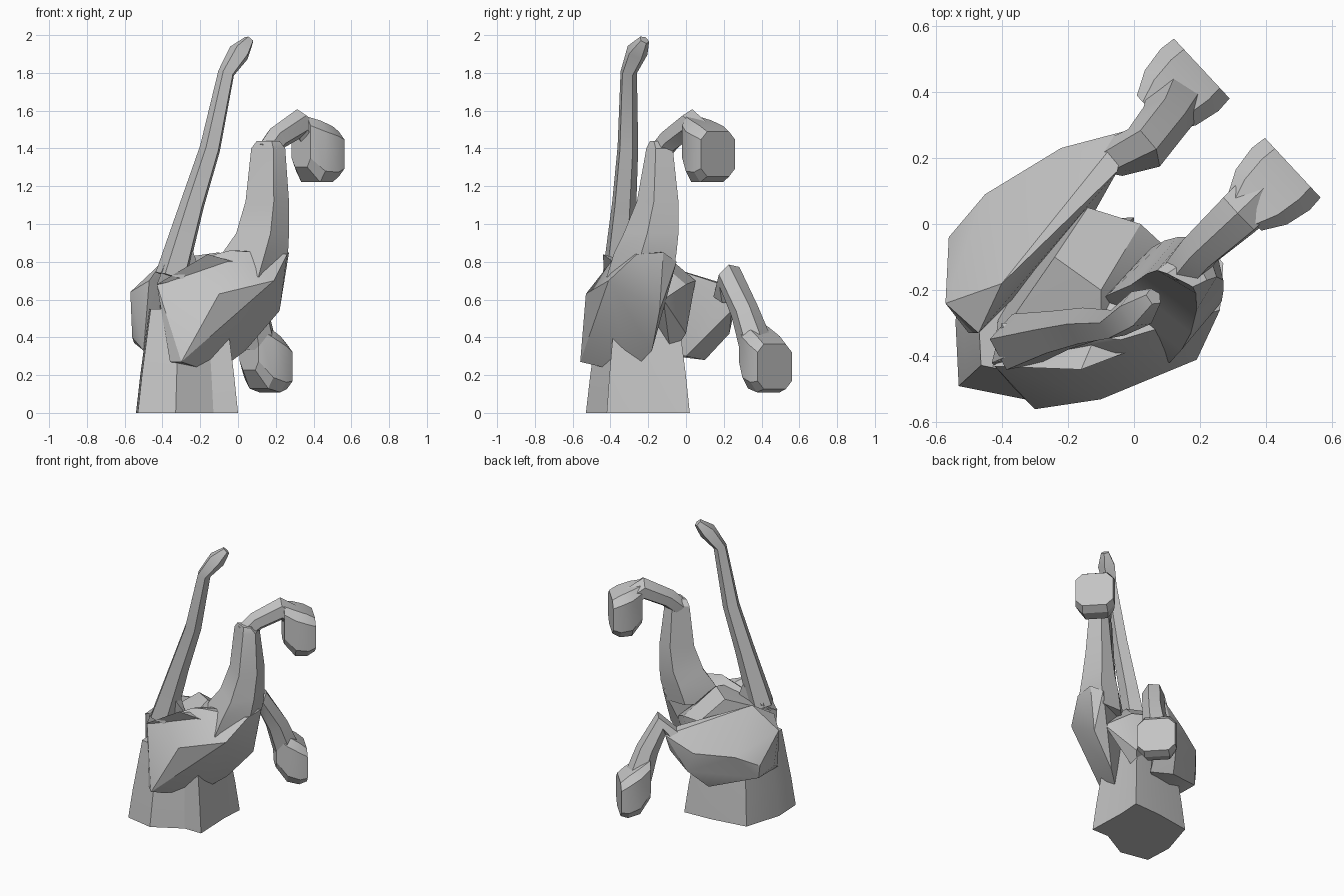
import bpy, bmesh, math
from mathutils import Vector

cube = bpy.data.objects.get("Cube")
if cube:
    bpy.data.objects.remove(cube, do_unlink=True)

grey = bpy.data.materials.new("plain_grey")
grey.use_nodes = True
TONE = (0.55, 0.55, 0.55, 1)
grey.diffuse_color = TONE
grey.node_tree.nodes["Principled BSDF"].inputs["Base Color"].default_value = TONE


def finish(name, bm):
    bmesh.ops.recalc_face_normals(bm, faces=bm.faces)
    mesh = bpy.data.meshes.new(name)
    bm.to_mesh(mesh)
    bm.free()
    mesh.materials.append(grey)
    obj = bpy.data.objects.new(name, mesh)
    bpy.context.collection.objects.link(obj)
    bpy.ops.object.select_all(action='DESELECT')
    obj.select_set(True)
    bpy.context.view_layer.objects.active = obj
    bpy.ops.object.shade_smooth_by_angle(angle=math.radians(28))
    return obj


def hull(name, points):
    """Faceted solid wrapped round a few corner points."""
    bm = bmesh.new()
    for p in points:
        bm.verts.new(p)
    result = bmesh.ops.convex_hull(bm, input=bm.verts)
    spare = {e for e in result["geom_interior"] + result["geom_unused"]
             if isinstance(e, bmesh.types.BMVert)}
    bmesh.ops.delete(bm, geom=list(spare), context='VERTS')
    return finish(name, bm)


def loft(name, rings):
    """Skin matching rings and cap both ends."""
    bm = bmesh.new()
    loops = [[bm.verts.new(p) for p in ring] for ring in rings]
    n = len(loops[0])
    for a, b in zip(loops, loops[1:]):
        for i in range(n):
            j = (i + 1) % n
            bm.faces.new((a[i], a[j], b[j], b[i]))
    bm.faces.new(loops[0])
    bm.faces.new(loops[-1])
    return finish(name, bm)


def limb(name, path, sides=6):
    """Tapered tube along (x, y, z, radius) stations."""
    pts = [Vector(p[:3]) for p in path]
    rings = []
    side = None
    for i, p in enumerate(pts):
        d = (pts[min(i + 1, len(pts) - 1)] - pts[max(i - 1, 0)]).normalized()
        side = side or d.cross(Vector((0.7, 0.7, 0.1)))
        side = (side - d * side.dot(d)).normalized()
        up = d.cross(side)
        turn = [math.tau * (k + 0.5) / sides for k in range(sides)]
        rings.append([p + path[i][3] * (side * math.cos(t) + up * math.sin(t)) for t in turn])
    return loft(name, rings)


def squarish(value):
    return math.copysign(abs(value) ** 0.5, value) * 1.03


def foot(name, sole, drop):
    """Blunt foot, flat sole facing diagonally outward, narrowing to the ankle."""
    ahead, across = Vector((0.73, 0.68, 0)), Vector((0.68, -0.73, 0))
    # stations: distance behind sole, half width, bottom, top
    stations = [(0, 0.125, -0.12, 0.12), (0.05, 0.13, -0.15, 0.15),
                (0.13, 0.115, -0.15, 0.18), (0.2, 0.075, -0.07, 0.2)]
    rings = []
    for back, half, low, high in stations:
        mid, tall = (low + high) / 2, (high - low) / 2
        ring = []
        for k in range(8):
            t = math.tau * (k + 0.5) / 8
            ring.append(Vector(sole) - ahead * back + across * half * squarish(math.cos(t))
                        + Vector((0, 0, mid + tall * squarish(math.sin(t)) + drop * back)))
        rings.append(ring)
    loft(name, rings)


# Torso stump, flaring to a squarish cut base
base = [(-0.53, -0.49), (-0.33, -0.53), (-0.13, -0.42), (0, -0.42), (-0.01, -0.14),
        (0, 0.02), (-0.2, 0.01), (-0.46, -0.03), (-0.54, -0.29)]


def stump_ring(z, scale):
    return [(-0.26 + (x + 0.26) * scale, -0.24 + (y + 0.24) * scale, z) for x, y in base]


loft("torso_stump", [stump_ring(0, 1), stump_ring(0.2, 0.92), stump_ring(0.55, 0.75)])

# Rump joining the two haunches
hull("rump", [(-0.24, -0.1, 0.83), (-0.1, -0.2, 0.85), (-0.14, 0.05, 0.7), (0.02, 0, 0.68),
              (0.05, -0.08, 0.66), (-0.42, -0.36, 0.7), (-0.1, -0.36, 0.8), (0.15, -0.12, 0.6),
              (-0.4, -0.2, 0.35), (-0.1, -0.08, 0.3), (-0.02, 0, 0.42)])

# Raised leg: broad haunch, upright thigh, shin and foot
hull("raised_haunch", [(-0.43, -0.42, 0.68), (-0.36, -0.5, 0.27), (-0.3, -0.56, 0.27),
                       (-0.1, -0.53, 0.63), (0.19, -0.41, 0.7), (0.22, -0.14, 0.54),
                       (-0.12, -0.3, 0.21), (0.04, -0.18, 0.33), (0.27, -0.12, 0.85),
                       (0.22, -0.05, 0.8), (-0.12, -0.34, 0.84), (0.26, -0.26, 0.84),
                       (0.05, -0.12, 0.82), (-0.04, -0.35, 0.86)])


def thigh_ring(x0, x1, y0, y1, z):
    xm, ym = x0 * 0.35 + x1 * 0.65, (y0 + y1) / 2
    return [(x0, ym, z), (xm, y0, z), (x1, ym - 0.02, z), (x1 - 0.03, y1, z),
            ((x0 + x1) / 2, y1, z)]


loft("raised_thigh", [thigh_ring(-0.12, 0.23, -0.42, -0.07, 0.72),
                      thigh_ring(-0.08, 0.265, -0.38, -0.05, 0.85),
                      thigh_ring(-0.01, 0.27, -0.33, -0.04, 0.95),
                      thigh_ring(0.04, 0.27, -0.26, -0.04, 1.12),
                      thigh_ring(0.07, 0.25, -0.21, -0.07, 1.4),
                      thigh_ring(0.1, 0.22, -0.19, -0.11, 1.44)])
limb("raised_shin", [(0.15, -0.14, 1.38, 0.06), (0.2, -0.08, 1.45, 0.065),
                     (0.32, 0.03, 1.53, 0.078), (0.38, 0.09, 1.46, 0.08)])
foot("raised_foot", (0.48, 0.17, 1.37), 0)

# Lowered leg: haunch and thigh, shin and foot
hull("lowered_thigh", [(-0.57, -0.24, 0.64), (-0.56, -0.04, 0.46), (-0.55, -0.04, 0.37),
                       (-0.56, -0.2, 0.4), (-0.5, -0.33, 0.33), (-0.47, -0.33, 0.7),
                       (-0.4, -0.18, 0.8), (-0.45, 0.09, 0.54), (-0.22, 0.23, 0.56),
                       (-0.25, 0.1, 0.28), (-0.14, 0, 0.3), (-0.17, 0.23, 0.42),
                       (-0.03, 0.28, 0.66), (-0.05, 0.16, 0.69), (-0.24, 0.02, 0.72),
                       (-0.04, 0.24, 0.54)])
limb("lowered_shin", [(-0.06, 0.2, 0.62, 0.06), (0.03, 0.23, 0.72, 0.075),
                      (0.09, 0.31, 0.54, 0.075), (0.12, 0.37, 0.36, 0.09)])
foot("lowered_foot", (0.205, 0.47, 0.245), 0.25)

# Tail with bent tip, and the skin fold at its root
limb("tail", [(-0.35, -0.36, 0.72, 0.09), (-0.24, -0.33, 1.1, 0.068),
              (-0.145, -0.31, 1.4, 0.058), (-0.06, -0.305, 1.8, 0.046),
              (0.01, -0.26, 1.91, 0.06), (0.06, -0.22, 1.975, 0.028)], 5)
hull("tail_root", [(-0.43, -0.42, 0.68), (-0.4, -0.3, 0.75), (-0.24, -0.3, 0.86),
                   (-0.24, -0.36, 0.86), (-0.2, -0.3, 0.75), (-0.36, -0.39, 0.86)])
hull("tail_fold", [(-0.43, -0.43, 0.68), (-0.16, -0.44, 0.84), (0.05, -0.36, 0.78),
                   (-0.1, -0.3, 0.8), (-0.2, -0.3, 0.7)])
